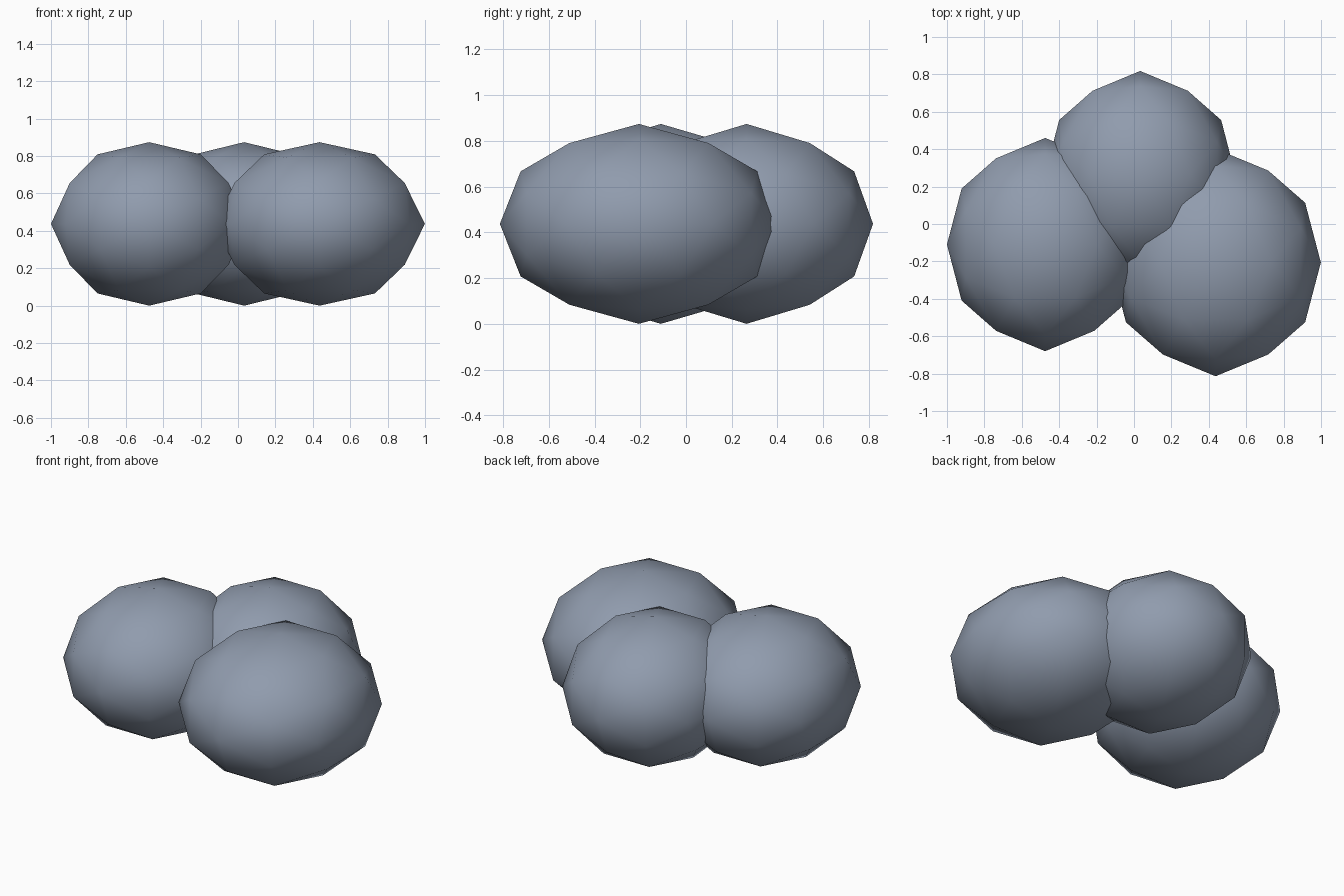
import bpy, bmesh
from mathutils import Vector

if "Cube" in bpy.data.objects:
    bpy.data.objects.remove(bpy.data.objects["Cube"])

PHI = (1 + 5 ** 0.5) / 2

# Slate blue-grey
slate = bpy.data.materials.new("slate")
slate.diffuse_color = (0.28, 0.33, 0.42, 1)
slate.use_nodes = True
slate.node_tree.nodes["Principled BSDF"].inputs["Base Color"].default_value = slate.diffuse_color


def lobe(name, centre, radii):
    """Axis-aligned 80-face icosphere stretched into an ellipsoid."""
    bm = bmesh.new()
    for a in (-1, 1):
        for b in (-PHI, PHI):
            for co in ((b, a, 0), (a, 0, b), (0, b, a)):
                bm.verts.new(co)
    bmesh.ops.convex_hull(bm, input=bm.verts[:])
    bmesh.ops.subdivide_edges(bm, edges=bm.edges[:], cuts=1, use_grid_fill=True)
    for v in bm.verts:
        n = v.co.normalized()
        v.co = Vector(n[i] * radii[i] for i in range(3))
    bmesh.ops.recalc_face_normals(bm, faces=bm.faces[:])
    for f in bm.faces:
        f.smooth = True
    mesh = bpy.data.meshes.new(name)
    bm.to_mesh(mesh)
    bm.free()
    mesh.materials.append(slate)
    obj = bpy.data.objects.new(name, mesh)
    obj.location = centre
    bpy.context.collection.objects.link(obj)
    return obj


# Three overlapping rounded clumps
lobe("left_clump", (-0.475, -0.11, 0.437), (0.525, 0.57, 0.437))
lobe("right_clump", (0.436, -0.206, 0.437), (0.563, 0.608, 0.437))
lobe("back_clump", (0.033, 0.265, 0.437), (0.509, 0.553, 0.437))
